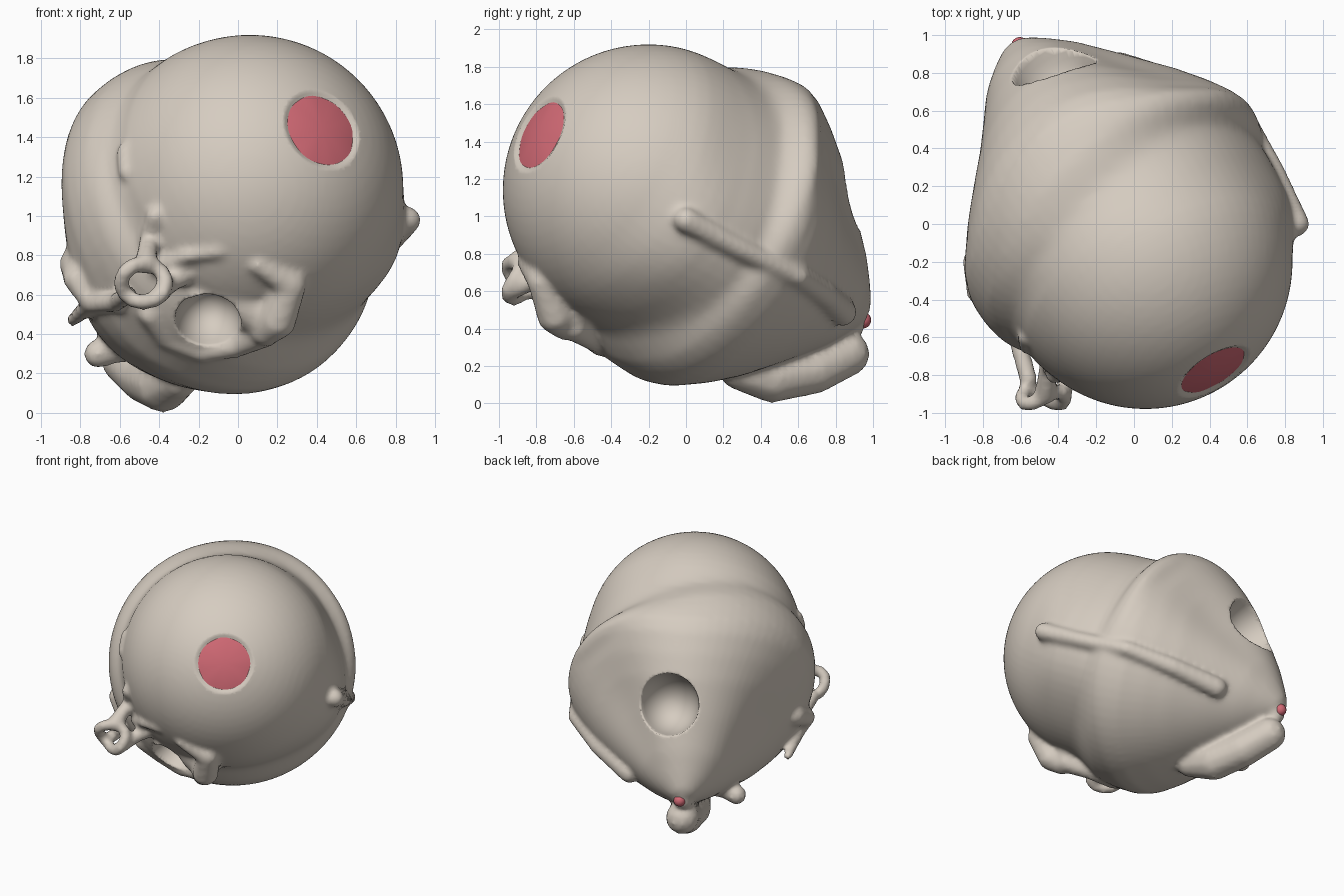
import bpy, bmesh, math
from mathutils import Vector, Matrix

cube = bpy.data.objects.get("Cube")
if cube:
    bpy.data.objects.remove(cube)

CENTRE = Vector((0.06, -0.2, 1.14))
AXIS = Vector((-0.46, 0.765, -0.447)).normalized()
SIDE = AXIS.cross(Vector((0, 0, 1))).normalized()
UP = SIDE.cross(AXIS)
HEAD_R = 0.78


def material(name, rgb):
    m = bpy.data.materials.new(name)
    m.use_nodes = True
    m.diffuse_color = (*rgb, 1)
    m.node_tree.nodes["Principled BSDF"].inputs["Base Color"].default_value = (*rgb, 1)
    return m


def make_object(name, bm, mat):
    mesh = bpy.data.meshes.new(name)
    bm.to_mesh(mesh)
    bm.free()
    mesh.materials.append(mat)
    mesh.polygons.foreach_set("use_smooth", [True] * len(mesh.polygons))
    ob = bpy.data.objects.new(name, mesh)
    bpy.context.collection.objects.link(ob)
    return ob


clay = material("warm grey clay", (0.67, 0.605, 0.53))
red = material("soft red", (0.65, 0.145, 0.18))

# Profile of the round head, the collar and the pointed tail: (along axis, radius)
profile = [(-HEAD_R * math.cos(a), HEAD_R * math.sin(a))
           for a in (math.radians(5 * i) for i in range(19))]
profile += [(0.08, 0.785), (0.14, 0.8), (0.22, 0.84), (0.3, 0.875), (0.4, 0.895),
            (0.5, 0.9), (0.6, 0.87), (0.75, 0.78), (0.9, 0.67), (1.1, 0.49),
            (1.3, 0.3), (1.42, 0.16), (1.49, 0.07), (1.51, 0.0)]


def step(a, b, t):
    f = min(max((t - a) / (b - a), 0), 1)
    return f * f * (3 - 2 * f)


def bump(angle, middle, width):
    """Soft bump around one angle, in degrees."""
    d = (math.degrees(angle) - middle + 180) % 360 - 180
    return math.exp(-(d / width) ** 2)


def body_radius(t, angle):
    """Profile with a tilted collar, a filled cheek and two flattened flanks."""
    tilt = 0.2 * math.cos(angle) * step(-0.25, 0.12, t)
    flank = 0.04 * bump(angle, 90, 25) - 0.15 * bump(angle, 37, 30) - 0.2 * bump(angle, 165, 40)
    flank *= 1 - step(0.7, 1.5, t)
    cheek = 0.09 * bump(angle, -22, 28) * step(-0.35, 0.02, t) * (1 - step(0.22, 0.5, t))
    f = step(0.25, 0.52, t)
    s = t - tilt * (1 - f) - flank * f
    for (t0, r0), (t1, r1) in zip(profile, profile[1:]):
        if t0 <= s <= t1:
            return r0 + (r1 - r0) * (s - t0) / (t1 - t0) + cheek
    return 0.0


def body_point(t, angle, lift=0.0):
    out = SIDE * math.cos(angle) + UP * math.sin(angle)
    return CENTRE + AXIS * t + out * (body_radius(t, angle) + lift)


def hug(p, lift=0.0):
    """Move a point straight in or out from the axis onto the body."""
    d = Vector(p) - CENTRE
    return body_point(d.dot(AXIS), math.atan2(d.dot(UP), d.dot(SIDE)), lift)


def on_head(x, z, lift=0.0):
    """Point on the front of the head."""
    dx, dz = x - CENTRE.x, z - CENTRE.z
    dy = math.sqrt(max(HEAD_R ** 2 - dx * dx - dz * dz, 0))
    return Vector((x, CENTRE.y - dy - lift, z))


def strand(bm, points, radii):
    """Rounded limb made of closely spaced balls, fused later by the remesh."""
    pts = [Vector(p) for p in points]
    for i in range(len(pts) - 1):
        a, b, ra, rb = pts[i], pts[i + 1], radii[i], radii[i + 1]
        n = max(2, int((b - a).length / (0.35 * min(ra, rb))))
        for k in range(n + 1):
            f = k / n
            bmesh.ops.create_icosphere(bm, subdivisions=2, radius=ra + (rb - ra) * f,
                                       matrix=Matrix.Translation(a.lerp(b, f)))


# Main body: rings along its slanted axis, closed at both ends
bm = bmesh.new()
SEG = 72
stations = [-HEAD_R * math.cos(math.radians(5 * i)) for i in range(1, 18)]
stations += [0.04 * i for i in range(38)]
rings = [[bm.verts.new(body_point(t, math.tau * k / SEG)) for k in range(SEG)] for t in stations]
for r0, r1 in zip(rings, rings[1:]):
    for k in range(SEG):
        bm.faces.new((r0[k - 1], r0[k], r1[k], r1[k - 1]))
for ring, t in ((rings[0], -HEAD_R), (rings[-1], 1.51)):
    tip = bm.verts.new(CENTRE + AXIS * t)
    for k in range(SEG):
        bm.faces.new((ring[k - 1], ring[k], tip))
bmesh.ops.recalc_face_normals(bm, faces=bm.faces)

# Side arm lying against the body
strand(bm, [hug((0.86, 0, 0.98), 0.02)]
       + [hug(p) for p in ((0.72, 0.28, 0.83), (0.48, 0.56, 0.7),
                           (0.25, 0.74, 0.58), (0.0, 0.87, 0.46))],
       [0.07, 0.06, 0.06, 0.07, 0.08])

# Foot under the tail, and tail tip
strand(bm, [(-0.3, 0.28, 0.17), (-0.38, 0.46, 0.14), (-0.47, 0.68, 0.18), (-0.57, 0.86, 0.265)],
       [0.1, 0.14, 0.135, 0.125])
strand(bm, [(-0.5, 0.75, 0.52), (-0.6, 0.89, 0.43)], [0.1, 0.075])

# Knobbed stub on the lower flank
strand(bm, [(-0.45, 0.42, 0.35), (-0.62, 0.38, 0.3), (-0.71, 0.37, 0.3)], [0.08, 0.05, 0.075])

# Loose thin arm with a swelling at its shoulder
strand(bm, [(-0.56, -0.82, 0.6), (-0.62, -0.6, 0.56), (-0.75, -0.38, 0.55), (-0.84, -0.1, 0.47)],
       [0.05, 0.05, 0.05, 0.035])
strand(bm, [(-0.64, -0.56, 0.56), (-0.5, -0.45, 0.57)], [0.05, 0.08])
strand(bm, [(-0.75, -0.4, 0.56), (-0.82, -0.36, 0.68), (-0.82, -0.2, 0.76)], [0.05, 0.07, 0.09])

# Looped ornament on the cheek
loop = [(-0.48 + 0.115 * math.cos(a), -0.92 + 0.035 * math.sin(2 * a), 0.66 + 0.1 * math.sin(a))
        for a in (math.tau * i / 12 for i in range(13))]
strand(bm, loop, [0.042] * 13)
strand(bm, [(-0.4, -0.93, 0.6), (-0.34, -0.8, 0.66), on_head(-0.28, 0.7)], [0.05, 0.05, 0.06])
strand(bm, [(-0.47, -0.9, 0.76), on_head(-0.45, 0.88), on_head(-0.42, 1.0)], [0.06, 0.05, 0.05])

# Brow and lip around the hollow mouth
strand(bm, [on_head(-0.4, 0.74, 0.03), on_head(-0.25, 0.8), on_head(-0.1, 0.82, -0.02)],
       [0.05, 0.04, 0.04])
strand(bm, [on_head(0.1, 0.75, -0.02), on_head(0.27, 0.65, 0.0), (0.2, -0.7, 0.47),
            (0.14, -0.65, 0.41)], [0.05, 0.08, 0.1, 0.075])
strand(bm, [(0.12, -0.6, 0.5), (0.0, -0.62, 0.58), (-0.2, -0.66, 0.6)], [0.13, 0.12, 0.08])
strand(bm, [(0.14, -0.6, 0.41), (0.0, -0.5, 0.34), (-0.18, -0.46, 0.31), (-0.36, -0.48, 0.38),
            (-0.45, -0.58, 0.5)], [0.08, 0.06, 0.06, 0.06, 0.06])

# Small ear nub in the neck crease
strand(bm, [on_head(-0.58, 1.33), on_head(-0.57, 1.22)], [0.04, 0.04])

body = make_object("body", bm, clay)
fuse = body.modifiers.new("fuse", "REMESH")
fuse.mode = "VOXEL"
fuse.voxel_size = 0.02
fuse.use_smooth_shade = True


# Hollows: one in the back, one for the mouth, a shallow one for the nose
def hollow(name, centre, direction, scale):
    cb = bmesh.new()
    rot = Vector(direction).to_track_quat("Z", "Y").to_matrix().to_4x4()
    bmesh.ops.create_uvsphere(cb, u_segments=40, v_segments=20, radius=1,
                              matrix=Matrix.Translation(centre) @ rot @ Matrix.Diagonal((*scale, 1)))
    ob = make_object(name, cb, clay)
    ob.hide_render = True
    ob.hide_set(True)
    ob.display_type = "WIRE"
    cut = body.modifiers.new(name, "BOOLEAN")
    cut.operation = "DIFFERENCE"
    cut.solver = "EXACT"
    cut.object = ob


nose_dir = Vector((0.35, -0.56, 0.287)).normalized()
hollow("back_hollow_cutter", hug((-0.44, 0.84, 1.1)), (-0.45, 0.75, 0.45), (0.23, 0.23, 0.3))
hollow("mouth_hollow_cutter", (-0.15, -0.64, 0.47), (0, -1, -0.3), (0.17, 0.16, 0.25))
hollow("nose_socket_cutter", CENTRE + nose_dir * 0.77, nose_dir, (0.235, 0.235, 0.06))

soften = body.modifiers.new("soften", "SMOOTH")
soften.factor = 0.5
soften.iterations = 6

# Red nose: a thin domed patch set into its socket
bm = bmesh.new()
place = (Matrix.Translation(CENTRE - nose_dir * 0.02)
         @ nose_dir.to_track_quat("Z", "Y").to_matrix().to_4x4())
bmesh.ops.create_uvsphere(bm, u_segments=36, v_segments=90, radius=HEAD_R)
limit = HEAD_R * math.cos(math.radians(16.5))
bmesh.ops.delete(bm, geom=[v for v in bm.verts if v.co.z < limit], context="VERTS")
for v in bm.verts:
    a = math.atan2(v.co.y, v.co.x)
    wobble = 1 + 0.015 * math.sin(5 * a) + 0.015 * math.sin(8 * a + 1)
    v.co.x *= wobble
    v.co.y *= wobble
bmesh.ops.transform(bm, matrix=place, verts=bm.verts)
nose = make_object("nose", bm, red)
shell = nose.modifiers.new("thickness", "SOLIDIFY")
shell.thickness = 0.05

# Red dot on the tail tip
bm = bmesh.new()
bmesh.ops.create_uvsphere(bm, u_segments=16, v_segments=10, radius=0.045,
                          matrix=Matrix.Translation((-0.605, 0.945, 0.445)))
make_object("tail_dot", bm, red)
